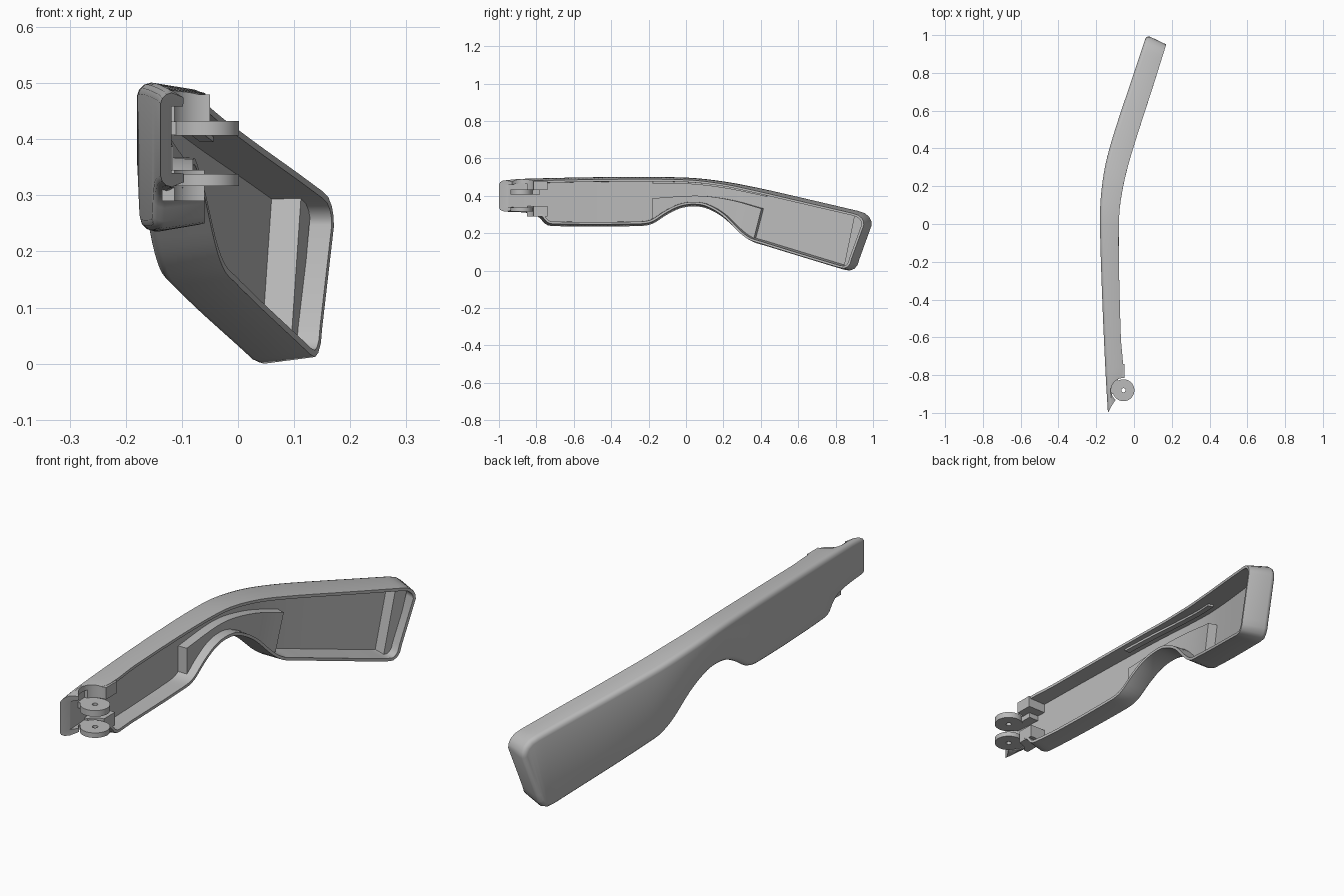
import bpy, bmesh, math
from mathutils import Vector, Matrix

old = bpy.data.objects.get("Cube")
if old:
    bpy.data.objects.remove(old, do_unlink=True)

grey = bpy.data.materials.new("plain grey")
grey.use_nodes = True
grey.diffuse_color = (0.5, 0.5, 0.5, 1)
grey.node_tree.nodes["Principled BSDF"].inputs["Base Color"].default_value = (0.5, 0.5, 0.5, 1)


def curve(points, t):
    """Smooth height of a curve through the given points."""
    count = len(points)
    t = min(max(t, points[0][0]), points[-1][0])
    i = 0
    while i < count - 2 and t > points[i + 1][0]:
        i += 1

    def slope(k):
        a, b = points[max(k - 1, 0)], points[min(k + 1, count - 1)]
        return (b[1] - a[1]) / (b[0] - a[0])

    (a, p), (b, q) = points[i], points[i + 1]
    h = b - a
    u = (t - a) / h
    return (p * (2 * u**3 - 3 * u**2 + 1) + q * (3 * u**2 - 2 * u**3)
            + h * slope(i) * (u**3 - 2 * u**2 + u) + h * slope(i + 1) * (u**3 - u**2))


# Guide curves: side outline, plan bend and shell depth along the arm
TOP = [(-1, .483), (-.9, .49), (-.4, .5), (0, .497), (.2, .477), (.4, .44), (.6, .395), (.93, .318)]
BOTTOM = [(-1, .315), (-.85, .308), (-.79, .288), (-.755, .25), (-.72, .238), (-.25, .238),
          (-.18, .25), (-.1, .3), (-.03, .333), (.04, .343), (.11, .333), (.2, .285),
          (.3, .195), (.36, .155), (.43, .133), (.85, .005)]
BEND = [(-1, -.138), (-.8, -.15), (-.4, -.168), (0, -.18), (.15, -.175), (.32, -.15),
        (.5, -.1), (.8, 0), (1, .066)]
DEPTH = [(-1, .05), (-.86, .05), (-.8, .09), (-.6, .09), (0, .1), (.4, .12), (1, .115)]


def place(y, z, depth):
    """Point at a depth measured square to the bent outer face."""
    e = 0.02
    slope = (curve(BEND, min(y, .97) + e) - curve(BEND, min(y, .97) - e)) / (2 * e)
    if y < -.95:
        slope = -.06
    n = Vector((1, -slope)).normalized()
    front = min(max((-.85 - y) / .15, 0), 1)
    return Vector((curve(BEND, y) + n.x * depth,
                   y + n.y * depth + 1.8 * min(depth, .045) * front, z))


def make(name, bm):
    bmesh.ops.recalc_face_normals(bm, faces=bm.faces)
    mesh = bpy.data.meshes.new(name)
    bm.to_mesh(mesh)
    bm.free()
    mesh.materials.append(grey)
    obj = bpy.data.objects.new(name, mesh)
    bpy.context.collection.objects.link(obj)
    return obj


def smooth(obj):
    bpy.ops.object.select_all(action='DESELECT')
    obj.select_set(True)
    bpy.context.view_layer.objects.active = obj
    bpy.ops.object.shade_smooth_by_angle(angle=math.radians(35))


def inset(line, amount):
    result = []
    for i, p in enumerate(line):
        d = (line[min(i + 1, len(line) - 1)] - line[max(i - 1, 0)]).normalized()
        result.append(p + Vector((d.y, -d.x)) * amount)
    return result


def shell():
    tops, bottoms = [], []
    steps = 92
    for i in range(steps):
        y = -1 + 1.85 * i / steps
        yt = y + .08 * min(max((y - .3) / .55, 0), 1)
        tops.append(Vector((yt, curve(TOP, yt))))
        bottoms.append(Vector((y, curve(BOTTOM, y))))
    # Rounded rear corners
    tops += [Vector(p) for p in ((.93, .318), (.962, .307), (.985, .288), (.997, .265), (.998, .24))]
    bottoms += [Vector(p) for p in ((.85, .005), (.882, 0), (.907, .01), (.925, .032), (.933, .06))]
    line = tops + bottoms[::-1]
    n, last = len(tops), len(line) - 1
    # Each ring: inset from the outline, depth (None means the open rim)
    rings_spec = [(.02, 0), (.01, .003), (.003, .01), (0, .02), (.012, None), (.024, None), (.025, .02)]
    bm = bmesh.new()
    rings = []
    for amount, depth in rings_spec:
        ring = []
        for base, p in zip(line, inset(line, amount)):
            d = curve(DEPTH, base.x) if depth is None else depth
            ring.append(bm.verts.new(place(p.x, p.y, d)))
        rings.append(ring)
    for a, b in zip(rings, rings[1:]):
        for j in range(last):
            bm.faces.new((a[j], a[j + 1], b[j + 1], b[j]))
    for ring in (rings[0], rings[-1]):
        for j in range(n - 1):
            bm.faces.new((ring[j], ring[j + 1], ring[last - j - 1], ring[last - j]))
    # Open front end
    a, b = rings[0], rings[-1]
    bm.faces.new((a[0], b[0], b[last], a[last]))
    for k in (0, last):
        bm.faces.new([ring[k] for ring in rings])
    return make("arm_shell", bm)


def slab(name, pairs, near, far):
    """Solid following the bend, between upper and lower edge points."""
    bm = bmesh.new()
    rows = []
    for up, low in pairs:
        rows.append([bm.verts.new(place(*p, d)) for p, d in
                     ((up, near), (up, far), (low, far), (low, near))])
    for a, b in zip(rows, rows[1:]):
        for k in range(4):
            m = (k + 1) % 4
            bm.faces.new((a[k], a[m], b[m], b[k]))
    bm.faces.new(rows[0])
    bm.faces.new(rows[-1])
    obj = make(name, bm)
    smooth(obj)
    return obj


def box(name, low, high):
    low, high = Vector(low), Vector(high)
    bm = bmesh.new()
    bmesh.ops.create_cube(bm, size=1, matrix=Matrix.Translation((low + high) / 2)
                          @ Matrix.Diagonal((*(high - low), 1)))
    return make(name, bm)


PIN = Vector((-.056, -.88, 0))


def disc(name, z0, z1, radius=.058, hole=.011, sides=40):
    bm = bmesh.new()
    loops = []
    for r, z in ((radius, z0), (radius, z1), (hole, z1), (hole, z0)):
        loops.append([bm.verts.new(PIN + Vector((r * math.cos(t), r * math.sin(t), z)))
                      for t in (math.tau * i / sides for i in range(sides))])
    for k in range(4):
        a, b = loops[k], loops[(k + 1) % 4]
        for i in range(sides):
            j = (i + 1) % sides
            bm.faces.new((a[i], a[j], b[j], b[i]))
    obj = make(name, bm)
    smooth(obj)
    return obj


# Shell and hinge blocks, with round clearance cut about the hinge pin
body = shell()
upper_block = box("upper_hinge_block", (-.135, -.85, .43), (-.05, -.74, .48))
lower_block = box("lower_hinge_block", (-.135, -.85, .29), (-.06, -.74, .345))
bm = bmesh.new()
bmesh.ops.create_cone(bm, cap_ends=True, segments=48, radius1=.065, radius2=.065, depth=.5,
                      matrix=Matrix.Translation(PIN + Vector((0, 0, .4))))
cutter = make("clearance_cutter", bm)
cutter.hide_render = True
for obj in (body, upper_block, lower_block):
    mod = obj.modifiers.new("clearance", 'BOOLEAN')
    mod.operation, mod.solver, mod.object = 'DIFFERENCE', 'EXACT', cutter
    bpy.context.view_layer.update()
    cut = bpy.data.meshes.new_from_object(obj.evaluated_get(bpy.context.evaluated_depsgraph_get()))
    obj.modifiers.clear()
    obj.data = cut
    smooth(obj)
bpy.data.objects.remove(cutter, do_unlink=True)

# Hinge discs and the arms joining them to the shell
for label, z0, z1 in (("upper", .407, .433), ("lower", .317, .338)):
    disc(label + "_hinge_disc", z0, z1)
    box(label + "_hinge_arm", (-.135, -.9, z0 + .001), (-.085, -.78, z1 - .001))

# Raised block over the arch
CREST = [(-.18, .387), (.07, .4), (.25, .377), (.425, .33)]
pairs = []
for i in range(31):
    y = -.18 + .6 * i / 30
    yb = y - .045 * max(i - 15, 0) / 15
    pairs.append(((y, curve(CREST, y)), (yb, curve(BOTTOM, yb) + .012)))
slab("arch_block", pairs, .01, .06)

# Thin rib beneath the top wall
ys = [-.18 + .63 * i / 24 for i in range(25)]
slab("top_rib", [((y, curve(TOP, y) - .016), (y, curve(TOP, y) - .034)) for y in ys], .05, .075)

# Step against the rear wall
slab("rear_step", [((.925, .3), (.867, .02)), ((.978, .28), (.91, .03))], .01, .075)
